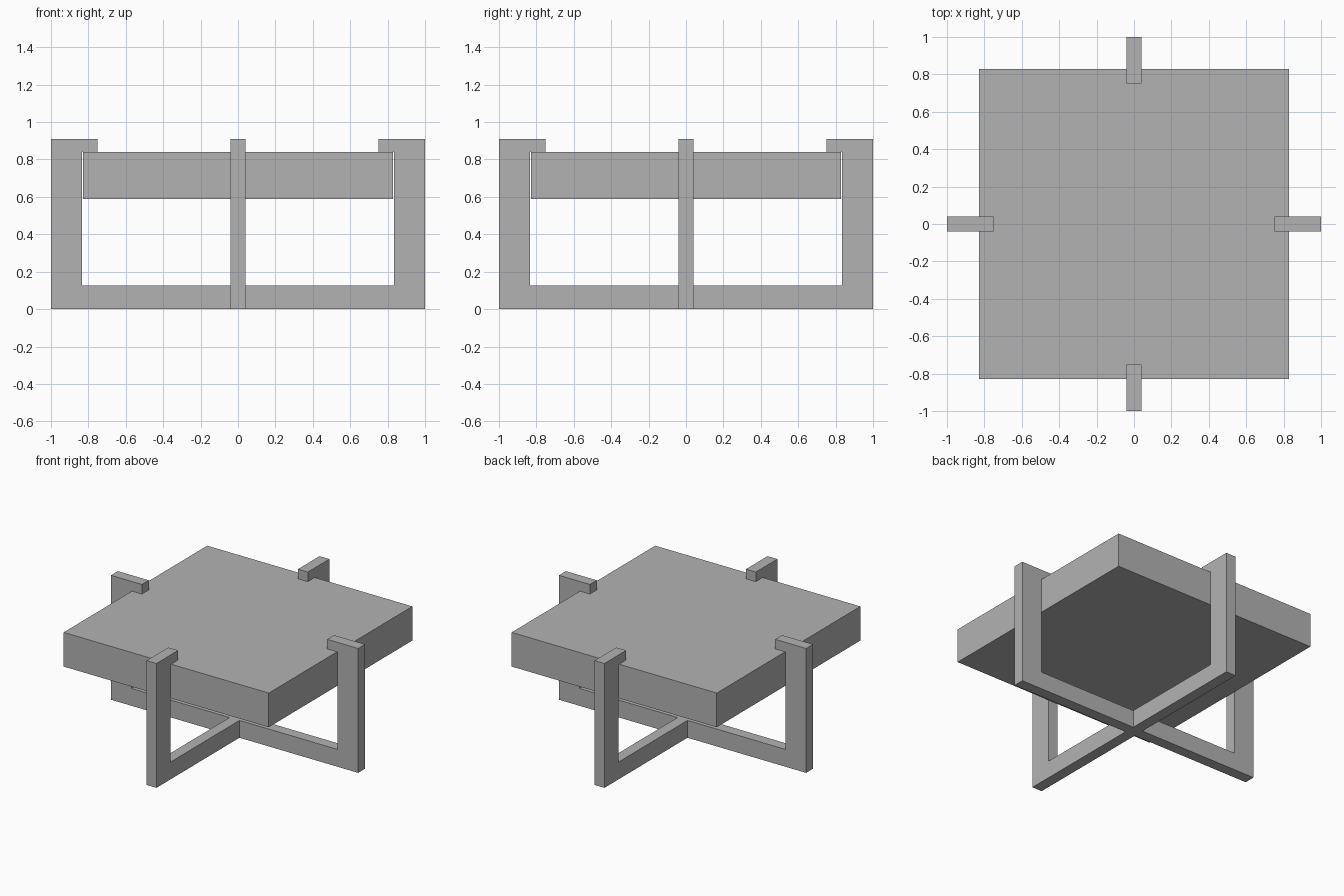
import bpy, bmesh, math
from mathutils import Matrix

if "Cube" in bpy.data.objects:
    bpy.data.objects.remove(bpy.data.objects["Cube"], do_unlink=True)

# Single grey finish
GREY = (0.45, 0.45, 0.45, 1.0)
grey = bpy.data.materials.new("plain_grey")
grey.use_nodes = True
grey.diffuse_color = GREY
grey.node_tree.nodes["Principled BSDF"].inputs["Base Color"].default_value = GREY

SLAB_HALF, SLAB_BOTTOM, SLAB_TOP = 0.83, 0.59, 0.84
FRAME_THICK = 0.08


def add_object(name, bm):
    bmesh.ops.recalc_face_normals(bm, faces=bm.faces)
    mesh = bpy.data.meshes.new(name)
    bm.to_mesh(mesh)
    bm.free()
    mesh.materials.append(grey)
    obj = bpy.data.objects.new(name, mesh)
    bpy.context.collection.objects.link(obj)
    return obj


def add_frame(name, angle):
    """Upright bracket: floor runner, two posts and inward hooks over the slab."""
    outer = [(1.0, 0.0), (1.0, 0.91), (0.75, 0.91), (0.75, SLAB_TOP),
             (0.835, SLAB_TOP), (0.835, 0.127)]
    profile = outer + [(-x, z) for x, z in reversed(outer)]
    bm = bmesh.new()
    face = bm.faces.new([bm.verts.new((x, -FRAME_THICK / 2, z)) for x, z in profile])
    new = bmesh.ops.extrude_face_region(bm, geom=[face])["geom"]
    moved = [v for v in new if isinstance(v, bmesh.types.BMVert)]
    bmesh.ops.translate(bm, verts=moved, vec=(0, FRAME_THICK, 0))
    bmesh.ops.rotate(bm, verts=bm.verts, matrix=Matrix.Rotation(angle, 3, 'Z'))
    return add_object(name, bm)


# Thick square top
bm = bmesh.new()
bmesh.ops.create_cube(bm, size=1)
bmesh.ops.scale(bm, verts=bm.verts,
                vec=(2 * SLAB_HALF, 2 * SLAB_HALF, SLAB_TOP - SLAB_BOTTOM))
bmesh.ops.translate(bm, verts=bm.verts, vec=(0, 0, (SLAB_TOP + SLAB_BOTTOM) / 2))
add_object("table_top", bm)

# Two crossed support frames
add_frame("side_to_side_frame", 0)
add_frame("front_to_back_frame", math.pi / 2)
